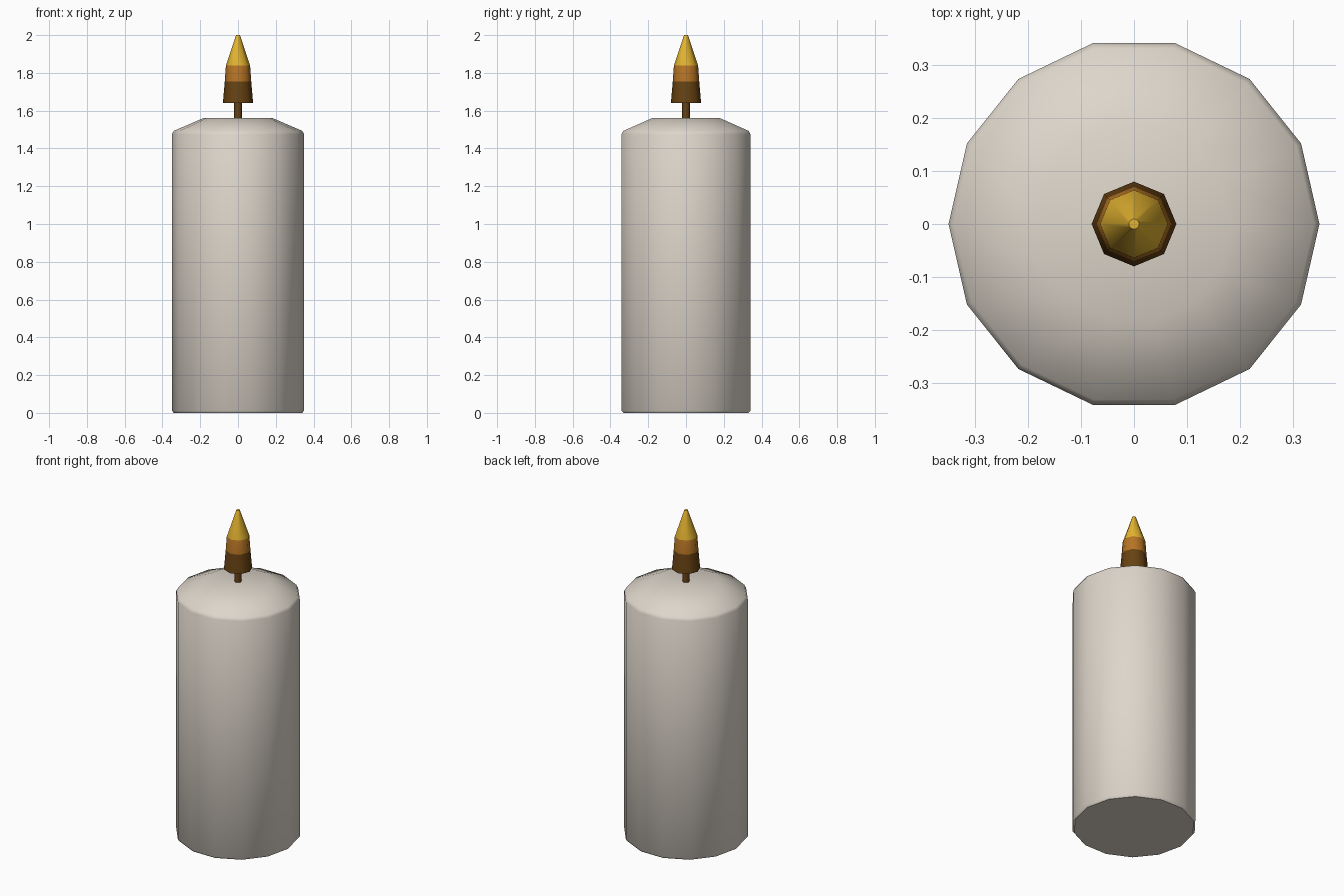
import bpy, bmesh, math

if "Cube" in bpy.data.objects:
    bpy.data.objects.remove(bpy.data.objects["Cube"])


def mat(name, rgb):
    # sRGB 0-255 to linear
    m = bpy.data.materials.new(name)
    m.diffuse_color = [(c / 255 / 12.92) if c < 11 else ((c / 255 + 0.055) / 1.055) ** 2.4
                       for c in rgb] + [1]
    m.use_nodes = True
    m.node_tree.nodes["Principled BSDF"].inputs["Base Color"].default_value = m.diffuse_color
    return m


WAX = mat("wax", (222, 214, 203))
BROWN = mat("dark_brown", (104, 66, 18))
ORANGE = mat("orange", (182, 116, 36))
GOLD = mat("gold", (228, 180, 48))


def lathe(name, profile, sides, mats, bands=None, angle=40):
    """Spin (radius, z) points into a closed solid; bands give a material per ring."""
    bm = bmesh.new()
    rings = [[bm.verts.new((r * math.cos(2 * math.pi * i / sides),
                            r * math.sin(2 * math.pi * i / sides), z))
              for i in range(sides)] for r, z in profile]
    bands = bands or [0] * (len(rings) - 1)
    for a, b, k in zip(rings, rings[1:], bands):
        for i in range(sides):
            j = (i + 1) % sides
            bm.faces.new((a[i], a[j], b[j], b[i])).material_index = k
    bm.faces.new(rings[0][::-1]).material_index = bands[0]
    bm.faces.new(rings[-1]).material_index = bands[-1]
    me = bpy.data.meshes.new(name)
    bm.to_mesh(me)
    bm.free()
    for m in mats:
        me.materials.append(m)
    ob = bpy.data.objects.new(name, me)
    bpy.context.collection.objects.link(ob)
    bpy.ops.object.select_all(action='DESELECT')
    ob.select_set(True)
    bpy.context.view_layer.objects.active = ob
    bpy.ops.object.shade_smooth_by_angle(angle=math.radians(angle))
    return ob


# Wax body with softened rims and a low sloped top
lathe("candle_body", [(0.34, 0), (0.35, 0.012), (0.35, 1.475), (0.34, 1.493), (0.185, 1.56)],
      14, [WAX], angle=50)

# Wick
lathe("wick", [(0.02, 1.54), (0.02, 1.66)], 8, [BROWN], angle=50)

# Flame in three colour bands
lathe("flame", [(0.08, 1.64), (0.07, 1.755), (0.064, 1.84), (0.01, 2.0)],
      8, [BROWN, ORANGE, GOLD], [0, 1, 2], angle=50)
